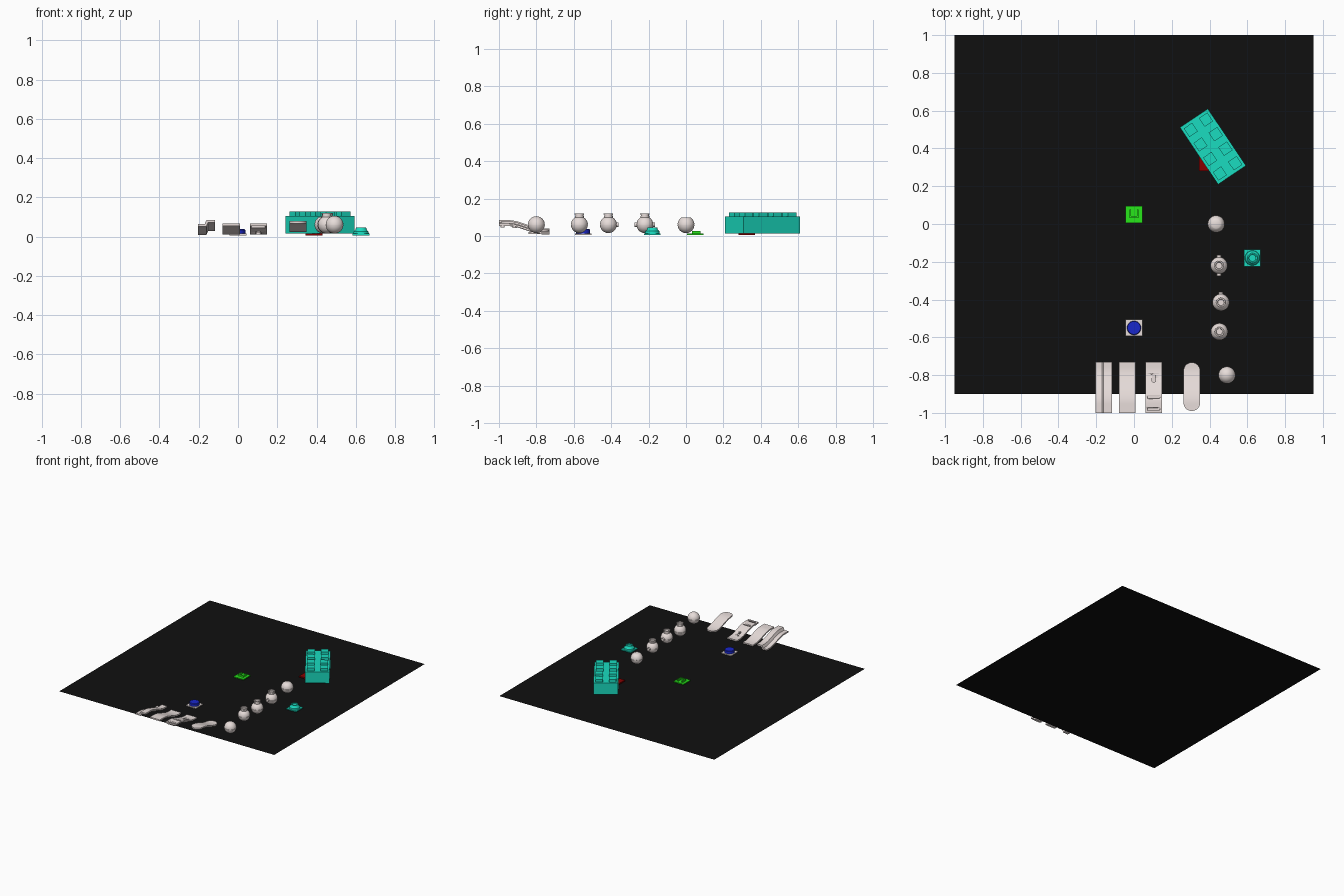
import bpy, bmesh, math
from mathutils import Matrix, Vector

if "Cube" in bpy.data.objects:
    bpy.data.objects.remove(bpy.data.objects["Cube"])


def mat(name, c):
    m = bpy.data.materials.new(name)
    m.diffuse_color = (*c, 1)
    m.use_nodes = True
    m.node_tree.nodes["Principled BSDF"].inputs["Base Color"].default_value = m.diffuse_color
    return m


BLACK = mat("black", (0.005, 0.005, 0.005))
TEAL = mat("teal", (0.01, 0.72, 0.53))
GREEN = mat("green", (0.02, 0.8, 0.01))
BLUE = mat("blue", (0.01, 0.02, 0.6))
RED = mat("red", (0.25, 0.0, 0.0))
PALE = mat("pale", (0.8, 0.72, 0.7))


def finish(name, bm, m, smooth=False):
    bmesh.ops.recalc_face_normals(bm, faces=bm.faces[:])
    me = bpy.data.meshes.new(name)
    bm.to_mesh(me)
    bm.free()
    ob = bpy.data.objects.new(name, me)
    bpy.context.collection.objects.link(ob)
    me.materials.append(m)
    if smooth:
        bpy.context.view_layer.objects.active = ob
        ob.select_set(True)
        bpy.ops.object.shade_smooth_by_angle(angle=math.radians(35))
        ob.select_set(False)
    return ob


def add_box(bm, c, s):
    bmesh.ops.create_cube(bm, size=1, matrix=Matrix.Translation(c) @ Matrix.Diagonal((*s, 1)))


def box(name, c, s, m):
    bm = bmesh.new()
    add_box(bm, c, s)
    return finish(name, bm, m)


def lathe(name, profile, loc, m, steps=40):
    # spin (radius, z) profile about the vertical axis
    bm = bmesh.new()
    vs = [bm.verts.new((r, 0, z)) for r, z in profile]
    es = [bm.edges.new(p) for p in zip(vs, vs[1:])]
    bmesh.ops.spin(bm, geom=vs + es, axis=(0, 0, 1), cent=(0, 0, 0), steps=steps, angle=2 * math.pi)
    bmesh.ops.remove_doubles(bm, verts=bm.verts[:], dist=1e-5)
    bmesh.ops.translate(bm, verts=bm.verts[:], vec=loc)
    return finish(name, bm, m, True)


def prism(name, outline, z0, z1, m):
    bm = bmesh.new()
    f = bm.faces.new([bm.verts.new((x, y, z0)) for x, y in outline])
    r = bmesh.ops.extrude_face_region(bm, geom=[f])
    bmesh.ops.translate(bm, vec=(0, 0, z1 - z0), verts=[v for v in r["geom"] if isinstance(v, bmesh.types.BMVert)])
    return finish(name, bm, m, True)


# ground sheet
bm = bmesh.new()
bm.faces.new([bm.verts.new(p) for p in ((-.95, -.9, 0), (.95, -.9, 0), (.95, 1, 0), (-.95, 1, 0))])
finish("ground_sheet", bm, BLACK)

# studded block
bm = bmesh.new()
add_box(bm, (0, 0, 0.06), (0.363, 0.178, 0.09))
for i in range(4):
    for j in range(2):
        add_box(bm, ((i - 1.5) * 0.0925, (j - 0.5) * 0.0975, 0.115), (0.054, 0.054, 0.024))
bmesh.ops.transform(bm, verts=bm.verts[:],
                    matrix=Matrix.Translation((0.418, 0.41, 0)) @ Matrix.Rotation(math.radians(-56.2), 4, 'Z'))
finish("studded_block", bm, TEAL)

# small tiles
P = 0.088
box("red_tile", (0.387, 0.325, 0.012), (P, P, 0.01), RED)
box("green_tile", (0, 0.05, 0.011), (P, P, 0.008), GREEN)
bm = bmesh.new()
for c, s in (((-0.02, 0.055), (0.01, 0.044)), ((0.02, 0.055), (0.01, 0.044)), ((0, 0.038), (0.05, 0.01))):
    add_box(bm, (*c, 0.02), (*s, 0.014))
finish("green_bracket", bm, GREEN)
box("button_base", (0, -0.55, 0.011), (P, P, 0.008), PALE)
lathe("blue_button", [(0, .012), (.037, .012), (.037, .034), (.034, .038), (0, .038)], (0, -.55, 0), BLUE)
box("bumper_base", (0.627, -0.18, 0.011), (P, P, 0.008), TEAL)
lathe("bumper_cone", [(0, .012), (.04, .012), (.038, .026), (.03, .033), (.026, .046), (.02, .046),
                      (.018, .04), (0, .04)], (.627, -.18, 0), TEAL)

# balls
R, ZC = 0.045, 0.061


def ball(name, x, y, cap=False, knobs=(), flat=False):
    prof = []
    for i in range(25):
        a = -math.pi / 2 + math.pi * i / 24
        if flat and a > math.radians(62):
            continue
        r = R * math.cos(a)
        prof.append((max(r, 0) if 0 < i < 24 else 0, R * math.sin(a)))
        if i == 12:  # equator seam
            prof[-1:] = [(R, -.002), (R - .002, -.001), (R - .002, .001), (R, .002)]
    if flat:
        prof.append((0, prof[-1][1]))
    lathe(name, prof, (x, y, ZC), PALE)
    if cap:
        lathe(name + "_collar", [(0, .03), (.024, .03), (.024, .047), (.021, .047), (.021, .053),
                                 (.025, .053), (.025, .059), (.018, .059), (.016, .053), (0, .053)], (x, y, ZC), PALE)
    for s in knobs:
        bm = bmesh.new()
        bmesh.ops.create_cone(bm, cap_ends=True, segments=20, radius1=.012, radius2=.012, depth=.03,
                              matrix=Matrix.Translation((x, y + s * .04, ZC)) @ Matrix.Rotation(math.pi / 2, 4, 'X'))
        finish(name + "_side_knob", bm, PALE, True)


ball("ball_1", 0.435, 0.0, flat=True)
ball("ball_2", 0.45, -0.22, True, (1, -1))
ball("ball_3", 0.46, -0.415, True, (1,))
ball("ball_4", 0.452, -0.57, True)
ball("ball_5", 0.492, -0.80)


# curved tracks
def drop(y):
    t = min(max((y + 0.95) / 0.19, 0), 1)
    return -0.044 * t * t * (3 - 2 * t)


def track(name, x0, section, rounded=False):
    # section = closed (x, z) outline swept along y
    bm = bmesh.new()
    n, rings = 32, []
    for i in range(n + 1):
        u = i / n
        y = -1 + 0.27 * u
        half = 1
        if rounded:
            y = -0.8615 - 0.1285 * math.cos(math.pi * u)
            d = min(y + 0.99, -0.733 - y)
            half = max(math.sqrt(max(1 - (1 - min(d / .044, 1)) ** 2, 0)), 0.03)
        rings.append([bm.verts.new((x0 + x * half, y, z + drop(y))) for x, z in section])
    for a, b in zip(rings, rings[1:]):
        for k in range(len(section)):
            j = (k + 1) % len(section)
            bm.faces.new((a[k], a[j], b[j], b[k]))
    bm.faces.new(rings[0])
    bm.faces.new(rings[-1][::-1])
    return finish(name, bm, PALE, True)


H = 0.044
flat_section = [(-H, .055), (H, .055), (H, .066), (-H, .066)]
track("stepped_track", -0.16, [(-H, .053), (-.001, .053), (.008, .073), (H, .073), (H, .085),
                               (-.001, .085), (-.01, .064), (-H, .064)])
track("plain_track", -0.035, flat_section)
track("rounded_track", 0.306, [(x, z + .013) for x, z in flat_section], True)
slotted = track("slotted_track", 0.104, flat_section)


def capsule(cx, cy, w, h):
    r = min(w, h) / 2
    pts = []
    for i in range(20):
        a = 2 * math.pi * (i + .5) / 20
        c, s = math.cos(a), math.sin(a)
        pts.append((cx + r * c + math.copysign(w / 2 - r, c), cy + r * s + math.copysign(h / 2 - r, s)))
    return pts


# slots with hanging cups under the slotted track
for cy, w, h in ((-0.98, .074, .022), (-0.918, .074, .022), (-0.815, .027, .055)):
    cutter = prism("slot_cutter", capsule(0.104, cy, w - .008, h - .008), 0, 0.1, PALE)
    cutter.hide_render = True
    cutter.hide_viewport = True
    mod = slotted.modifiers.new("slot", 'BOOLEAN')
    mod.object = cutter
    top = 0.058 + drop(cy)
    prism("slot_cup", capsule(0.104, cy, w, h), max(top - .012, .006), top, PALE)
